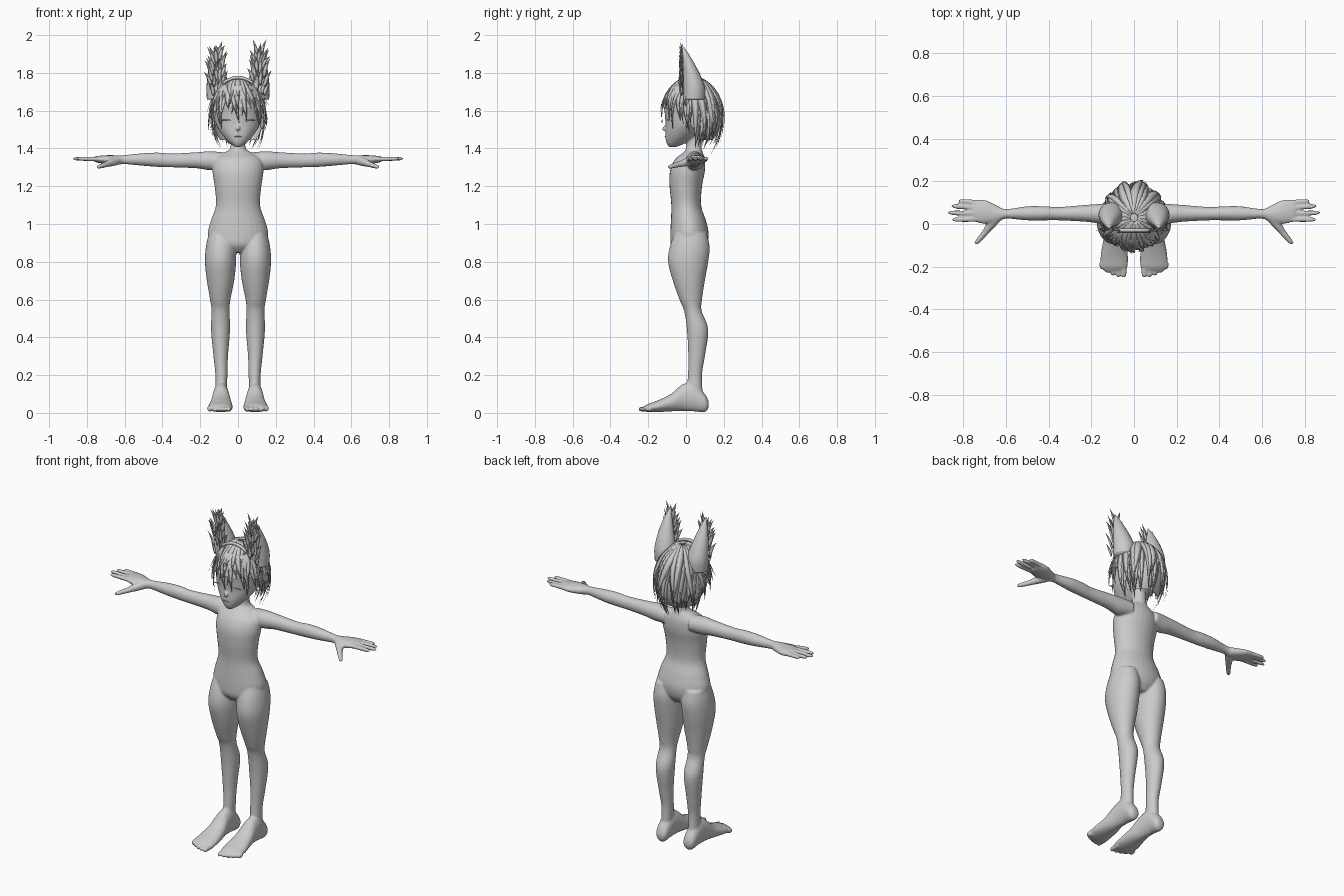
import bpy, bmesh, math, random
from mathutils import Vector

random.seed(4)
cube = bpy.data.objects.get("Cube")
if cube:
    bpy.data.objects.remove(cube)

clay = bpy.data.materials.new("clay grey")
clay.use_nodes = True
clay.diffuse_color = (0.6, 0.6, 0.6, 1)
clay.node_tree.nodes["Principled BSDF"].inputs["Base Color"].default_value = clay.diffuse_color


def finish(bm, name, smooth=True):
    bmesh.ops.recalc_face_normals(bm, faces=bm.faces)
    mesh = bpy.data.meshes.new(name)
    bm.to_mesh(mesh)
    bm.free()
    mesh.materials.append(clay)
    for face in mesh.polygons:
        face.use_smooth = smooth
    obj = bpy.data.objects.new(name, mesh)
    bpy.context.collection.objects.link(obj)
    return obj


def spline(rows, steps):
    """Resample rows of numbers with a Catmull-Rom curve."""
    out = []
    for i in range(len(rows) - 1):
        quad = [rows[max(i - 1, 0)], rows[i], rows[i + 1], rows[min(i + 2, len(rows) - 1)]]
        for k in range(steps):
            t = k / steps
            out.append([b + t / 2 * (c - a + t * (2 * a - 5 * b + 4 * c - d + t * (3 * (b - c) + d - a)))
                        for a, b, c, d in zip(*quad)])
    return out + [list(rows[-1])]


def skin(bm, rings):
    """Bridge rings of points and cap both ends."""
    rings = [[bm.verts.new(p) for p in ring] for ring in rings]
    n = len(rings[0])
    for low, high in zip(rings, rings[1:]):
        for i in range(n):
            j = (i + 1) % n
            bm.faces.new((low[i], low[j], high[j], high[i]))
    bm.faces.new(rings[0][::-1])
    bm.faces.new(rings[-1])


def loft(bm, axis, rows, side=1, sides=28):
    """Elliptical loft; each row is position, then low and high on the two other axes."""
    rings = []
    for t, a0, a1, b0, b1 in spline(rows, 5):
        ring = []
        for k in range(sides):
            ang = math.tau * k / sides
            a = (a0 + a1) / 2 + (a1 - a0) / 2 * math.cos(ang)
            b = (b0 + b1) / 2 + (b1 - b0) / 2 * math.sin(ang)
            x, y, z = {"x": (t, a, b), "y": (a, t, b), "z": (a, b, t)}[axis]
            ring.append((x * side, y, z))
        rings.append(ring)
    skin(bm, rings)


def mirrored(rows):
    return [(z, -half, half, front, back) for z, half, front, back in rows]


def rod(bm, start, end, r0, r1, side=1):
    """Tapered, round-ended finger or toe."""
    start, end = Vector(start), Vector(end)
    axis = (end - start).normalized()
    u = axis.orthogonal().normalized()
    v = axis.cross(u)
    profile = [(0, r0), (0.5, (r0 + r1) / 2), (0.85, r1), (0.95, r1 * 0.75), (1, r1 * 0.3)]
    rings = []
    for t, r in profile:
        ring = [start.lerp(end, t) + (u * math.cos(a) + v * math.sin(a)) * r
                for a in (math.tau * k / 12 for k in range(12))]
        rings.append([(p.x * side, p.y, p.z) for p in ring])
    skin(bm, rings)


def ball(bm, centre, radii):
    verts = bmesh.ops.create_uvsphere(bm, u_segments=24, v_segments=16, radius=1)["verts"]
    for v in verts:
        v.co = Vector(centre) + Vector(c * r for c, r in zip(v.co, radii))


# Body: overlapping lofts fused into one smooth mannequin skin
TORSO = [(.85, .07, -.05, .08), (.89, .14, -.08, .11), (.95, .16, -.083, .12), (1.02, .143, -.08, .105),
         (1.1, .117, -.078, .08), (1.2, .124, -.087, .085), (1.28, .135, -.085, .1), (1.34, .125, -.06, .1),
         (1.375, .08, -.02, .09), (1.4, .042, 0, .083), (1.47, .038, .005, .08)]
HEAD = [(1.408, .015, -.09, -.05), (1.43, .045, -.104, 0), (1.47, .082, -.11, .06), (1.52, .113, -.108, .1),
        (1.58, .128, -.112, .14), (1.66, .132, -.118, .16), (1.73, .1, -.08, .13), (1.76, .04, -.02, .07)]
LEG = [(.95, .03, .155, -.06, .11), (.88, .012, .17, -.086, .125), (.8, .01, .175, -.095, .118),
       (.7, .02, .165, -.07, .1), (.6, .04, .148, -.035, .085), (.54, .045, .14, -.01, .083),
       (.44, .042, .143, .005, .118), (.3, .053, .13, .012, .1), (.2, .056, .12, .01, .085), (.08, .06, .12, 0, .09)]
FOOT = [(.12, .07, .105, .03, .06), (.1, .055, .125, .004, .1), (.04, .05, .13, .008, .16),
        (-.02, .045, .135, .01, .15), (-.08, .035, .145, .008, .1), (-.15, .028, .157, .004, .066),
        (-.2, .03, .155, .004, .048), (-.22, .045, .14, .01, .035)]
ARM = [(.08, 0, .1, 1.29, 1.38), (.15, 0, .095, 1.285, 1.385), (.22, .01, .09, 1.295, 1.38),
       (.35, .017, .08, 1.3, 1.373), (.42, .017, .083, 1.302, 1.378), (.5, .017, .083, 1.308, 1.375),
       (.6, .025, .07, 1.317, 1.365), (.64, .008, .085, 1.313, 1.364), (.7, 0, .113, 1.318, 1.364),
       (.745, .012, .113, 1.325, 1.36), (.76, .03, .1, 1.33, 1.357)]
FINGERS = [(.1, .825, .108), (.075, .858, .085), (.049, .875, .053), (.023, .855, .02)]

bm = bmesh.new()
loft(bm, "z", mirrored(TORSO))
loft(bm, "z", mirrored(HEAD))
rod(bm, (0, -.1, 1.515), (0, -.126, 1.498), .014, .008)
for side in (1, -1):
    loft(bm, "z", LEG, side)
    loft(bm, "y", FOOT, side)
    loft(bm, "x", ARM, side)
    for root, tip_x, tip_y in FINGERS:
        rod(bm, (.72, root, 1.343), (tip_x, tip_y, 1.346), .013, .0105, side)
    rod(bm, (.645, .03, 1.335), (.7, -.04, 1.315), .025, .017, side)
    rod(bm, (.69, -.03, 1.318), (.745, -.095, 1.3), .016, .011, side)
    for toe in range(5):
        x = .048 + toe * .025
        rod(bm, (x, -.185, .024), (x, -.252 + toe * toe * .0025, .018), .017, .012, side)
    ball(bm, (side * .127, .045, 1.535), (.012, .022, .035))
body = finish(bm, "body")
remesh = body.modifiers.new("fuse", "REMESH")
remesh.mode = "VOXEL"
remesh.voxel_size = .0055
remesh.use_smooth_shade = True
relax = body.modifiers.new("relax", "SMOOTH")
relax.iterations = 5

# Face: closed eyelid lines and mouth as thin strips on the skin
bm = bmesh.new()
for side in (1, -1):
    ball(bm, (side * .06, -.098, 1.55), (.03, .006, .003))
ball(bm, (0, -.11, 1.463), (.022, .004, .002))
finish(bm, "face_lines")

# Hair: scalp shell and overlapping pointed locks
CENTRE = Vector((0, .03, 1.58))


def on_head(az, polar, lift=1.0):
    """Point on the hair shell; azimuth zero faces front."""
    height = .195 if polar < math.pi / 2 else .22
    return CENTRE + Vector((.148 * math.sin(az) * math.sin(polar),
                            -.165 * math.cos(az) * math.sin(polar), height * math.cos(polar))) * lift


def lock(bm, points, normals, width, thick):
    """Flat strand with a ridge, tapering to a point."""
    rings = []
    last = len(points) - 1
    for i, (p, n) in enumerate(zip(points, normals)):
        tangent = (points[min(i + 1, last)] - points[max(i - 1, 0)]).normalized()
        across = tangent.cross(n).normalized()
        t = i / last
        w = width * max(.02, min(1, .35 + 2 * t) * (1 - t ** 2.2))
        d = n * thick * max(.05, 1 - t)
        rings.append([p + across * w, p + d, p - across * w, p - d])
    skin(bm, rings)


bm = bmesh.new()
ball(bm, CENTRE, (.14, .157, .19))
hidden = [f for f in bm.faces if f.calc_center_median().z < 1.46
          or (f.calc_center_median().y < .07 and f.calc_center_median().z < 1.6)]
bmesh.ops.delete(bm, geom=hidden, context="FACES")
finish(bm, "scalp_hair")

bm = bmesh.new()
for layer, (count, shorten) in enumerate([(34, 0), (30, .18), (26, .45)]):
    for k in range(count):
        az = math.tau * (k + random.uniform(-.3, .3)) / count
        turn = abs(math.remainder(az, math.tau))
        reach = 1.68 if turn < .75 else 1.9 if turn < 1.7 else 2.45
        end = reach - shorten + random.uniform(-.15, .12)
        flick = random.uniform(.02, .17) if turn > 1 else random.uniform(0, .06)
        swirl = random.uniform(-.3, .3)
        points, normals = [], []
        for i in range(11):
            t = i / 10
            p = on_head(az + swirl * t * t, .12 + (end - .12) * t, .97 + layer * .015 + flick * t ** 4)
            points.append(p)
            normals.append((p - CENTRE).normalized())
        lock(bm, points, normals, random.uniform(.018, .03), .008)
finish(bm, "hair_locks")

# Hair band arching between the animal ears
bm = bmesh.new()
arc = [on_head(math.pi / 2, a, 1.03) + Vector((0, -.06, -.006))
       for a in (-.55 + 1.1 * k / 16 for k in range(17))]
skin(bm, [[p + Vector((0, .009 * math.cos(a), .009 * math.sin(a)))
           for a in (math.tau * k / 8 for k in range(8))] for p in arc])
finish(bm, "hair_band")

# Animal ears: curved cone shells behind jagged fur tufts
EAR = [(1.66, .04, .165, -.015, .1), (1.72, .045, .167, -.015, .1), (1.78, .06, .162, -.015, .08),
       (1.84, .078, .152, -.016, .05), (1.9, .098, .135, -.02, .015), (1.945, .114, .118, -.024, -.018)]
for side, label in ((1, "left"), (-1, "right")):
    bm = bmesh.new()
    loft(bm, "z", EAR, side, 20)
    finish(bm, label + "_ear")
    bm = bmesh.new()
    for k in range(30):
        t = k / 29
        spread = random.uniform(-1, 1)
        base = Vector((.108 + spread * .048 * (1 - t * .75), -.014 - random.uniform(0, .016), 1.68 + t * .19))
        lean = spread * .035 + random.uniform(-.006, .012)
        length = random.uniform(.07, .115)
        points = [base + Vector((lean * s * s, -.008 * s, length * s)) for s in (i / 5 for i in range(6))]
        points = [Vector((p.x * side, p.y, min(p.z, 1.998))) for p in points]
        lock(bm, points, [Vector((0, -1, 0))] * 6, .012, .004)
    finish(bm, label + "_ear_tufts")
